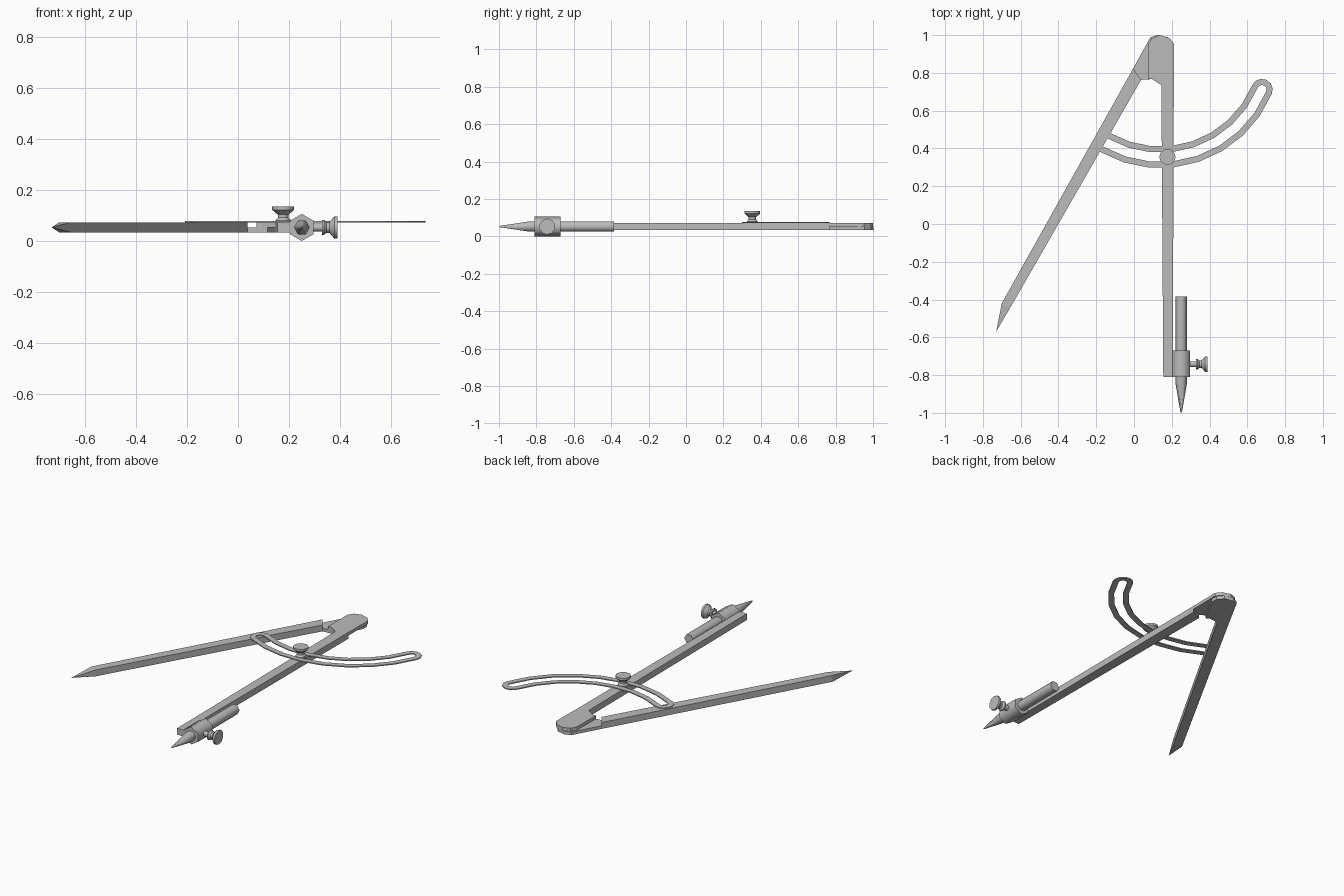
import bpy, bmesh
from math import sin, cos, pi, radians
from mathutils import Vector, Matrix

cube = bpy.data.objects.get("Cube")
if cube:
    bpy.data.objects.remove(cube, do_unlink=True)

# One plain steel colour
steel = bpy.data.materials.new("steel_grey")
steel.use_nodes = True
steel.diffuse_color = (0.5, 0.5, 0.5, 1)
steel.node_tree.nodes["Principled BSDF"].inputs["Base Color"].default_value = (0.5, 0.5, 0.5, 1)

BOTTOM, MID, TOP = 0.034, 0.053, 0.073
HINGE = Vector((0.14, 0.935))


def finish(bm, name, smooth=None):
    bmesh.ops.recalc_face_normals(bm, faces=bm.faces)
    mesh = bpy.data.meshes.new(name)
    bm.to_mesh(mesh)
    bm.free()
    mesh.materials.append(steel)
    obj = bpy.data.objects.new(name, mesh)
    bpy.context.collection.objects.link(obj)
    if smooth:
        bpy.ops.object.select_all(action='DESELECT')
        obj.select_set(True)
        bpy.context.view_layer.objects.active = obj
        bpy.ops.object.shade_smooth_by_angle(angle=radians(smooth))
    return obj


def raise_faces(bm, height):
    ext = bmesh.ops.extrude_face_region(bm, geom=list(bm.faces), use_keep_orig=True)
    verts = [g for g in ext["geom"] if isinstance(g, bmesh.types.BMVert)]
    bmesh.ops.translate(bm, verts=verts, vec=(0, 0, height))


def prism(name, outline, z0, z1):
    bm = bmesh.new()
    bm.faces.new([bm.verts.new((p[0], p[1], z0)) for p in outline])
    raise_faces(bm, z1 - z0)
    return finish(bm, name)


def lathe(name, profile, sides, place, phase=0.0, smooth=40):
    """Turn (radius, height) pairs about local z, then place the result."""
    bm = bmesh.new()
    rings = []
    for r, h in profile:
        angles = [phase + 2 * pi * i / sides for i in range(sides)]
        rings.append([bm.verts.new((r * cos(a), r * sin(a), h)) for a in angles])
    for a, b in zip(rings, rings[1:]):
        for i in range(sides):
            j = (i + 1) % sides
            bm.faces.new((a[i], a[j], b[j], b[i]))
    bm.faces.new(rings[0])
    bm.faces.new(rings[-1])
    bm.transform(place)
    return finish(bm, name, smooth)


# Mirror across the line that halves the angle between the legs
axis = (Vector((0, -1)) + Vector((-0.49, -0.87)).normalized()).normalized()


def across(p):
    v = Vector(p) - HINGE
    return HINGE + 2 * v.dot(axis) * axis - v


# Hinge: two half-thickness leaves lapped over each other
outer, inner = (0.211, 0.766), (0.145, 0.735)
leaf = [outer, (0.213, 0.953), (0.188, 0.984), (0.136, 1.0), (0.094, 0.984),
        (0.075, 0.953), (0.073, 0.767), (0.096, 0.767), inner]
prism("right_hinge_leaf", leaf, MID, TOP)
prism("left_hinge_leaf", [across(p) for p in leaf], BOTTOM, MID)

# Pencil leg with a square end
prism("pencil_leg", [outer, inner, (0.155, -0.81), (0.205, -0.81)], BOTTOM, TOP)

# Needle leg, sharpened to a point
bm = bmesh.new()
for p in (across(outer), across(inner), (-0.7, -0.42), (-0.655, -0.443)):
    for z in (BOTTOM, TOP):
        bm.verts.new((p[0], p[1], z))
bm.verts.new((-0.73, -0.57, MID))
bmesh.ops.convex_hull(bm, input=bm.verts)
bmesh.ops.dissolve_limit(bm, angle_limit=0.01, verts=bm.verts, edges=bm.edges)
finish(bm, "needle_leg")

# Slotted locking arc, centred on the hinge
ARC_R, START, END, STEPS, CAP = 0.582, radians(-120), radians(-22.6), 8, 6


def slot_loop(half):
    pts = []
    for side, a0, a1 in ((1, START, END), (-1, END, START)):
        for i in range(STEPS + 1):
            a = a0 + (a1 - a0) * i / STEPS
            pts.append(HINGE + (ARC_R + side * half) * Vector((cos(a), sin(a))))
        centre = HINGE + ARC_R * Vector((cos(a1), sin(a1)))
        for i in range(1, CAP):
            t = a1 + pi * i / CAP + (0 if side == 1 else pi)
            pts.append(centre + half * Vector((cos(t), sin(t))))
    return pts


bm = bmesh.new()
rim, slot = [[bm.verts.new((p.x, p.y, TOP - 0.001)) for p in slot_loop(h)]
             for h in (0.057, 0.0245)]
for i in range(len(rim)):
    j = (i + 1) % len(rim)
    bm.faces.new((rim[i], rim[j], slot[j], slot[i]))
raise_faces(bm, 0.006)
finish(bm, "locking_arc")

# Thumb screws
knob = [(0.03, 0), (0.03, 0.008), (0.021, 0.018), (0.021, 0.03), (0.043, 0.049), (0.043, 0.062)]
lathe("arc_screw", knob, 10, Matrix.Translation((0.177, 0.355, TOP)))
sideways = Matrix.Translation((0.328, -0.742, MID)) @ Matrix.Rotation(pi / 2, 4, 'Y')
lathe("clamp_screw", [(0.016, -0.04), (0.016, 0)] + knob, 10, sideways)

# Pencil and its clamp collar, both pointing forward
forward = Matrix.Translation((0.25, 0, MID)) @ Matrix.Rotation(pi / 2, 4, 'X')
lathe("pencil", [(0.031, 0.385), (0.031, 0.84), (0.004, 0.997)], 6, forward, smooth=65)
lathe("clamp_collar", [(0.053, 0.67), (0.053, 0.81)], 6, forward, phase=pi / 2, smooth=65)
